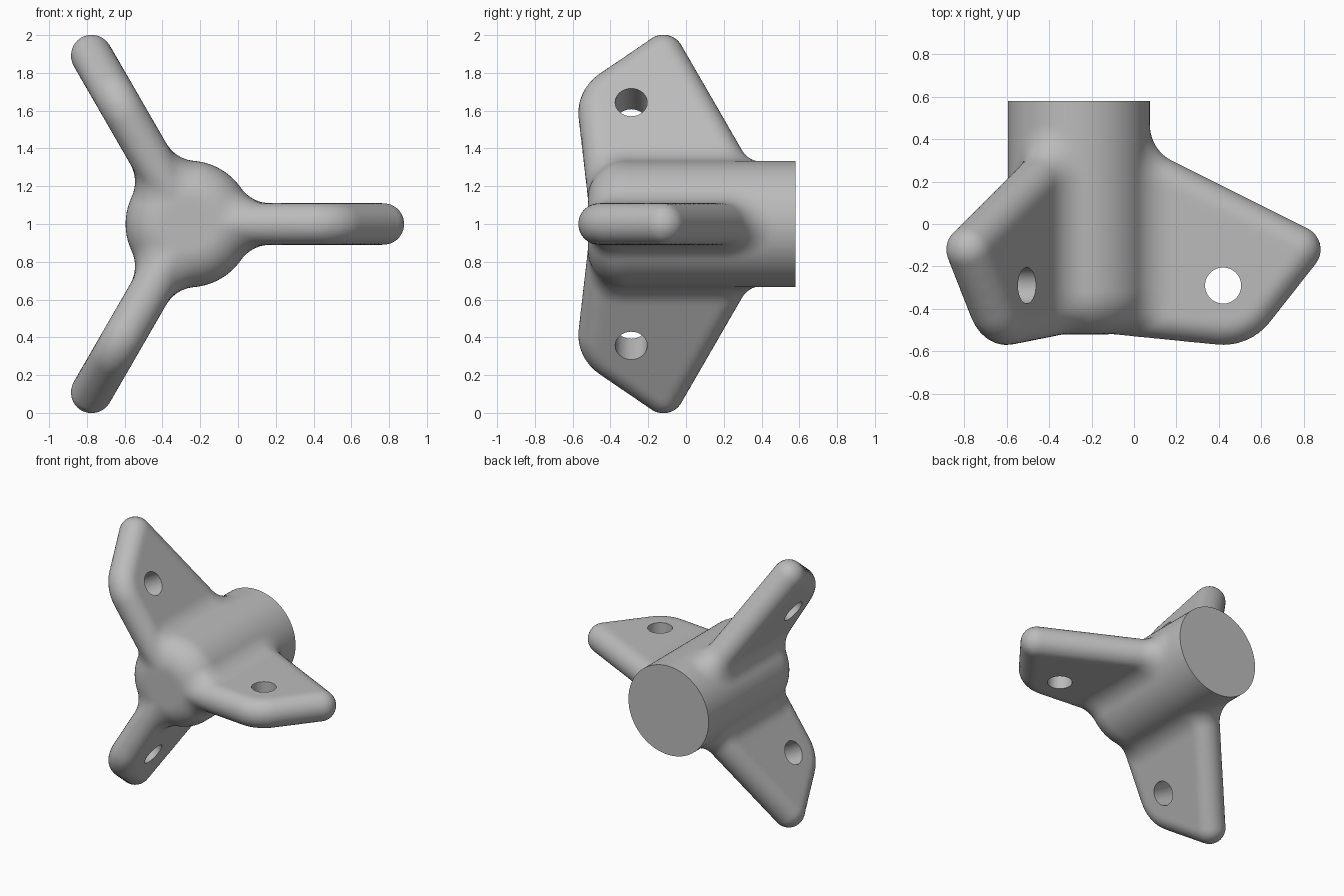
import bpy
import bmesh
from math import pi, atan2, hypot, cos, sin, radians
from mathutils import Vector, Matrix

if "Cube" in bpy.data.objects:
    bpy.data.objects.remove(bpy.data.objects["Cube"])

ORIGIN = Vector((-0.26, 0, 1.0))      # hub axis
HUB_R, HUB_ROUND, HUB_FRONT, HUB_BACK = 0.335, 0.2, -0.52, 0.58
FIN_R, FILLET = 0.11, 0.19            # half thickness of a fin, blend radius
HOLE = Vector((0.68, -0.29))
HOLE_R = 0.085
THIRD = 2 * pi / 3

# Fin outline (radius, y), inset by FIN_R; counter-clockwise, rounded around the hole
arc = [radians(-96 + 57 * i / 8) for i in range(9)]
OUTLINE = [Vector((0, 0.395)), Vector((0, -0.393))]
OUTLINE += [HOLE + 0.17 * Vector((cos(a), sin(a))) for a in arc]
OUTLINE += [Vector((1.03, -0.12))]
EDGES = [(a.x, a.y, b.x - a.x, b.y - a.y, (b - a).length_squared)
         for a, b in zip(OUTLINE, OUTLINE[1:] + OUTLINE[:1])]


def fin_distance(x, y, z):
    best, inside = 9.0, True
    for ax, ay, ex, ey, ll in EDGES:
        px, py = x - ax, y - ay
        if ex * py - ey * px < 0:
            inside = False
        t = min(1.0, max(0.0, (px * ex + py * ey) / ll))
        best = min(best, hypot(px - t * ex, py - t * ey))
    return hypot(0 if inside else best, z) - FIN_R


def hub_distance(x, y, z):
    dr = hypot(x, z) - HUB_R + HUB_ROUND
    dy = HUB_FRONT + HUB_ROUND - y
    return min(max(dr, dy), 0) + hypot(max(dr, 0), max(dy, 0)) - HUB_ROUND


def field(fn, p, e=1e-4):
    """Distance and unit gradient."""
    d = fn(p.x, p.y, p.z)
    g = Vector((fn(p.x + e, p.y, p.z) - d, fn(p.x, p.y + e, p.z) - d,
                fn(p.x, p.y, p.z + e) - d))
    return d, g.normalized()


def settle(p):
    """Move a point to the hub, the fin, or the rolling-ball fillet between."""
    a, ga = field(hub_distance, p)
    b, gb = field(fin_distance, p)
    nearest = p - ga * a if a < b else p - gb * b
    if a > FILLET or b > FILLET:
        return nearest
    q = p.copy()
    qa, qb = a, b
    for _ in range(4):
        c = ga.dot(gb)
        if abs(c) > 0.97:
            return nearest
        u, v, k = FILLET - qa, FILLET - qb, 1 - c * c
        q += ga * ((u - c * v) / k) + gb * ((v - c * u) / k)
        qa, ga = field(hub_distance, q)
        qb, gb = field(fin_distance, q)
    c, w = ga.dot(gb), q - p
    u, v = w.dot(ga), w.dot(gb)
    if u < c * v or v < c * u or w.length < 0.02 or abs(qa - qb) > 0.01:
        return nearest
    return q - w.normalized() * FILLET


def make_object(name, bm):
    mesh = bpy.data.meshes.new(name)
    bm.to_mesh(mesh)
    bm.free()
    ob = bpy.data.objects.new(name, mesh)
    ob.location = ORIGIN
    bpy.context.collection.objects.link(ob)
    bpy.context.view_layer.objects.active = ob
    return ob


def append(bm, part, matrix):
    part.transform(matrix)
    tmp = bpy.data.meshes.new("tmp")
    part.to_mesh(tmp)
    part.free()
    bm.from_mesh(tmp)
    bpy.data.meshes.remove(tmp)


def cylinder(radius, depth, sides):
    part = bmesh.new()
    bmesh.ops.create_cone(part, cap_ends=True, segments=sides, radius1=radius,
                          radius2=radius, depth=depth)
    return part


# Rough body: hub cylinder and three rounded fins
body = bmesh.new()
hub_length = HUB_BACK - HUB_FRONT + 0.2
append(body, cylinder(HUB_R, hub_length, 64),
       Matrix.Translation((0, HUB_FRONT + hub_length / 2, 0)) @ Matrix.Rotation(pi / 2, 4, 'X'))
for i in range(3):
    fin = bmesh.new()
    for pt in OUTLINE:
        bmesh.ops.create_icosphere(fin, subdivisions=2, radius=FIN_R,
                                   matrix=Matrix.Translation((pt.x, pt.y, 0)))
    hull = bmesh.ops.convex_hull(fin, input=fin.verts)
    bmesh.ops.delete(fin, geom=[v for v in fin.verts if not v.link_faces], context='VERTS')
    loose = {g for g in hull["geom_interior"] if g.is_valid and isinstance(g, bmesh.types.BMVert)}
    bmesh.ops.delete(fin, geom=list(loose), context='VERTS')
    append(body, fin, Matrix.Rotation(i * THIRD, 4, 'Y'))
bracket = make_object("three_fin_bracket", body)
remesh = bracket.modifiers.new("merge", 'REMESH')
remesh.mode = 'VOXEL'
remesh.voxel_size = 0.024
bpy.ops.object.modifier_apply(modifier=remesh.name)

# Settle the merged skin onto the filleted form
bm = bmesh.new()
bm.from_mesh(bracket.data)
for step in range(3):
    bmesh.ops.smooth_vert(bm, verts=bm.verts, factor=0.5,
                          use_axis_x=True, use_axis_y=True, use_axis_z=True)
    for v in bm.verts:
        turn = round(atan2(v.co.z, v.co.x) / THIRD) * THIRD
        p = Matrix.Rotation(turn, 3, 'Y') @ v.co
        if p.y < HUB_BACK + 0.06:
            v.co = Matrix.Rotation(-turn, 3, 'Y') @ settle(p)

# Flat back end of the hub
bmesh.ops.bisect_plane(bm, geom=bm.verts[:] + bm.edges[:] + bm.faces[:],
                       plane_co=(0, HUB_BACK, 0), plane_no=(0, 1, 0), clear_outer=True)
bmesh.ops.holes_fill(bm, edges=[e for e in bm.edges if e.is_boundary], sides=0)
bmesh.ops.recalc_face_normals(bm, faces=bm.faces)
bm.to_mesh(bracket.data)
bm.free()

# Bolt hole through each fin
holes = bmesh.new()
for i in range(3):
    append(holes, cylinder(HOLE_R, 0.4, 48),
           Matrix.Rotation(i * THIRD, 4, 'Y') @ Matrix.Translation((HOLE.x, HOLE.y, 0)))
cutter = make_object("hole_cutter", holes)
cutter.hide_render = True
bpy.context.view_layer.objects.active = bracket
cut = bracket.modifiers.new("holes", 'BOOLEAN')
cut.operation = 'DIFFERENCE'
cut.solver = 'EXACT'
cut.object = cutter
bpy.ops.object.modifier_apply(modifier=cut.name)
bpy.data.objects.remove(cutter)

# Plain grey material
grey = bpy.data.materials.new("plain_grey")
grey.use_nodes = True
grey.diffuse_color = (0.5, 0.5, 0.5, 1)
grey.node_tree.nodes["Principled BSDF"].inputs["Base Color"].default_value = (0.5, 0.5, 0.5, 1)
bracket.data.materials.clear()
bracket.data.materials.append(grey)

bpy.ops.object.select_all(action='DESELECT')
bracket.select_set(True)
bpy.context.view_layer.objects.active = bracket
bpy.ops.object.shade_smooth_by_angle(angle=radians(35))
